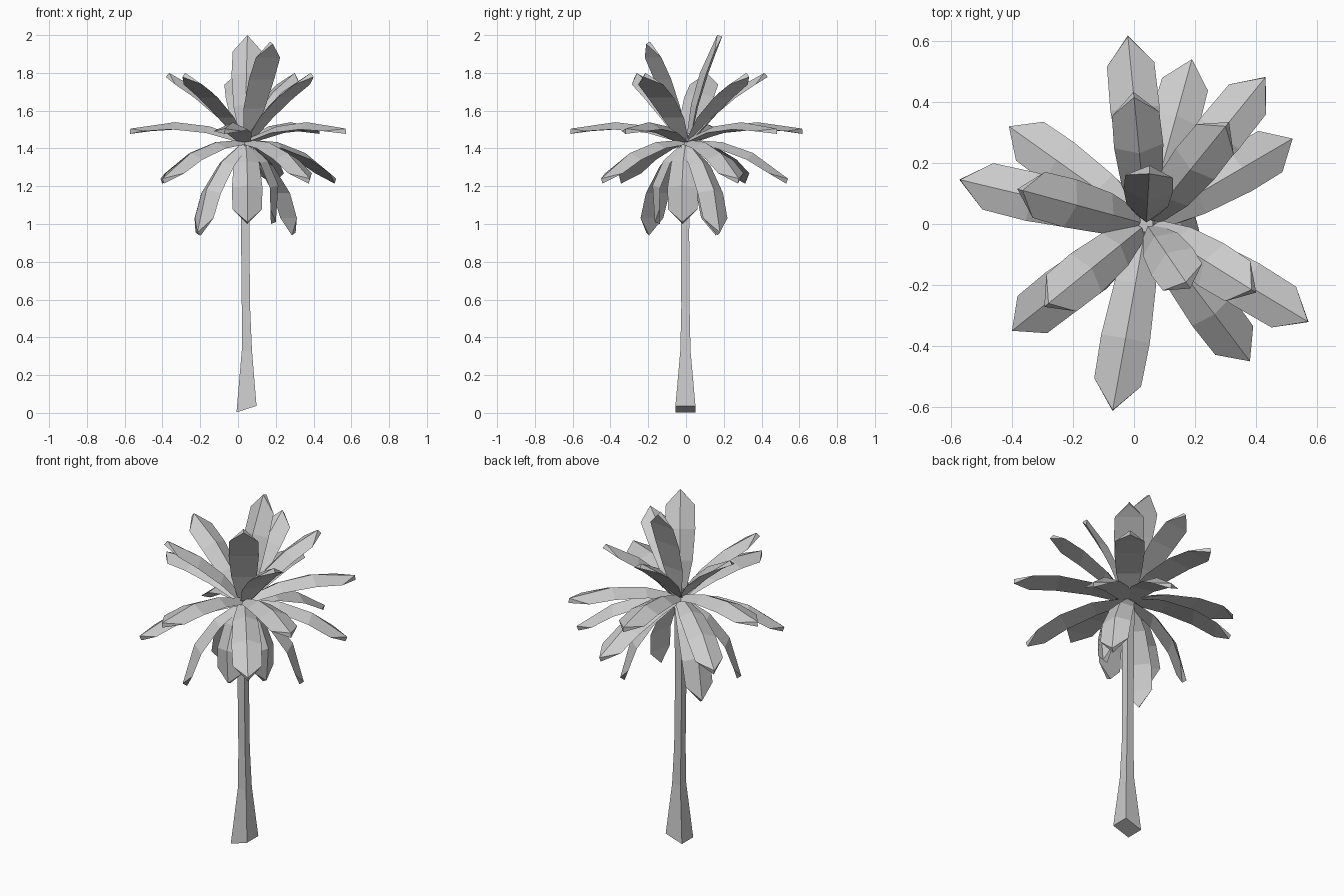
import bpy, bmesh
from mathutils import Vector

if "Cube" in bpy.data.objects:
    bpy.data.objects.remove(bpy.data.objects["Cube"])

CROWN = Vector((0.04, 0.0, 1.45))


def finish(bm, name):
    bmesh.ops.recalc_face_normals(bm, faces=bm.faces)
    me = bpy.data.meshes.new(name)
    bm.to_mesh(me)
    bm.free()
    ob = bpy.data.objects.new(name, me)
    bpy.context.collection.objects.link(ob)


# Trunk: square sections, flared foot with a slanted underside
def trunk():
    bm = bmesh.new()
    # z, x centre, y centre, half width, slant
    sections = [(0.02, 0.045, -0.003, 0.053, 0.017), (0.33, 0.047, -0.003, 0.027, 0),
                (0.56, 0.042, -0.003, 0.022, 0), (0.95, 0.038, -0.005, 0.022, 0),
                (1.45, 0.038, -0.003, 0.024, 0)]
    rings = []
    for z, cx, cy, w, slant in sections:
        rings.append([bm.verts.new((cx + sx * w, cy + sy * w, z + sx * slant))
                      for sx, sy in ((-1, -1), (1, -1), (1, 1), (-1, 1))])
    for a, b in zip(rings, rings[1:]):
        for i in range(4):
            j = (i + 1) % 4
            bm.faces.new((a[i], a[j], b[j], b[i]))
    bm.faces.new(rings[0])
    bm.faces.new(rings[-1])
    finish(bm, "trunk")


# Frond: arched leaf with a raised middle rib, flat underside and pointed end
def frond(name, tip, arch):
    chord = Vector(tip) - CROWN
    side = chord.cross(Vector((0, 0, 1))).normalized()
    up = side.cross(chord).normalized()
    bm = bmesh.new()

    def point(t, lift, across=0.0, fold=0.0):
        return bm.verts.new(CROWN + chord * t + up * (lift * arch - fold) + side * across)

    ribs, left, right = [], [], []
    for t, lift, w, fold in ((0.05, 0.1, 0.035, 0.025), (0.32, 0.9, 0.068, 0.035),
                             (0.62, 1.0, 0.081, 0.038)):
        ribs.append(point(t, lift))
        left.append(point(t, lift, -w, fold))
        right.append(point(t, lift, w, fold))
    ribs.append(point(1.0, 0))
    left.append(point(0.85, 0.45, -0.078, 0.030))
    right.append(point(0.85, 0.45, 0.078, 0.030))
    under_tip = point(1.0, 0, 0, 0.028)
    bm.faces.new((left[0], ribs[0], right[0]))
    for i in range(3):
        for edge in (left, right):
            bm.faces.new((ribs[i], ribs[i + 1], edge[i + 1], edge[i]))
        bm.faces.new((left[i], left[i + 1], right[i + 1], right[i]))
    bm.faces.new((left[3], under_tip, right[3]))
    bm.faces.new((left[3], ribs[3], under_tip))
    bm.faces.new((right[3], ribs[3], under_tip))
    finish(bm, name)


trunk()

# Tiers: name, arch height, tip height, tip positions in plan
tiers = [
    ("top_frond", 0.03, 2.0, [(0.05, 0.165)]),
    ("top_side_frond", 0.03, 1.965, [(0.17, -0.19)]),
    ("upper_frond", 0.04, 1.80, [(0.0, 0.415), (-0.365, 0.11), (-0.28, -0.26),
                                 (0.385, -0.215), (0.30, 0.32)]),
    ("middle_frond", 0.055, 1.505, [(-0.02, 0.615), (-0.57, 0.145), (-0.07, -0.61),
                                    (0.57, -0.32), (0.43, 0.48)]),
    ("lower_frond", 0.06, 1.24, [(0.19, 0.54), (-0.41, 0.32), (-0.40, -0.35),
                                 (0.38, -0.45), (0.52, 0.28)]),
    ("drooping_frond", 0.075, 0.955, [(-0.225, 0.17), (-0.215, -0.21), (0.305, 0.18)]),
    ("hanging_frond", 0.08, 1.01, [(0.20, -0.02), (0.05, -0.165)]),
]
for name, arch, z, tips in tiers:
    for i, (x, y) in enumerate(tips, 1):
        frond(f"{name}_{i}", (x, y, z), arch)
